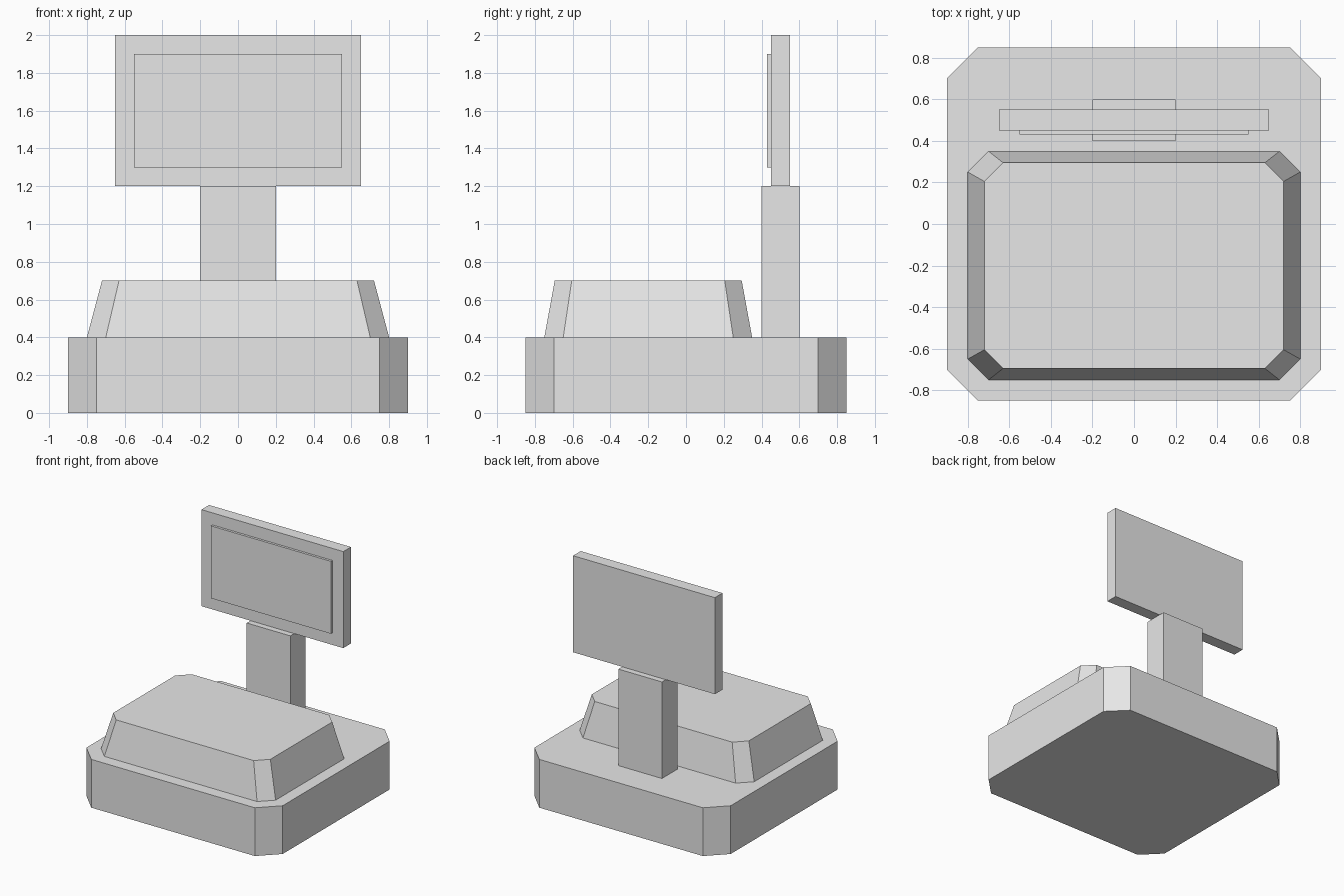
import bpy

cube = bpy.data.objects.get("Cube")
if cube:
    bpy.data.objects.remove(cube, do_unlink=True)

GREY = (0.8, 0.8, 0.8, 1.0)
mat = bpy.data.materials.new("light_grey")
mat.use_nodes = True
mat.diffuse_color = GREY
mat.node_tree.nodes["Principled BSDF"].inputs["Base Color"].default_value = GREY


def prism(name, half_x, half_y, z0, z1, y=0.0, cut=0.0, taper=1.0):
    """Box with optional cut corners, its top scaled by taper."""
    if cut:
        a, b = half_x - cut, half_y - cut
        outline = [(a, -half_y), (half_x, -b), (half_x, b), (a, half_y),
                   (-a, half_y), (-half_x, b), (-half_x, -b), (-a, -half_y)]
    else:
        outline = [(half_x, -half_y), (half_x, half_y),
                   (-half_x, half_y), (-half_x, -half_y)]
    n = len(outline)
    verts = [(px * s, y + py * s, z)
             for z, s in ((z0, 1.0), (z1, taper)) for px, py in outline]
    faces = [tuple(reversed(range(n))), tuple(range(n, 2 * n))]
    faces += [(i, (i + 1) % n, n + (i + 1) % n, n + i) for i in range(n)]
    mesh = bpy.data.meshes.new(name)
    mesh.from_pydata(verts, [], faces)
    mesh.materials.append(mat)
    obj = bpy.data.objects.new(name, mesh)
    bpy.context.collection.objects.link(obj)
    return obj


# Base and the tapered housing on its front
prism("base", 0.9, 0.85, 0.0, 0.4, cut=0.15)
prism("upper_housing", 0.8, 0.55, 0.4, 0.7, y=-0.2, cut=0.1, taper=0.9)

# Display on its post
prism("display_post", 0.2, 0.1, 0.4, 1.2, y=0.5)
prism("display_panel", 0.65, 0.05, 1.2, 2.0, y=0.5)
prism("screen", 0.55, 0.01, 1.3, 1.9, y=0.44)
